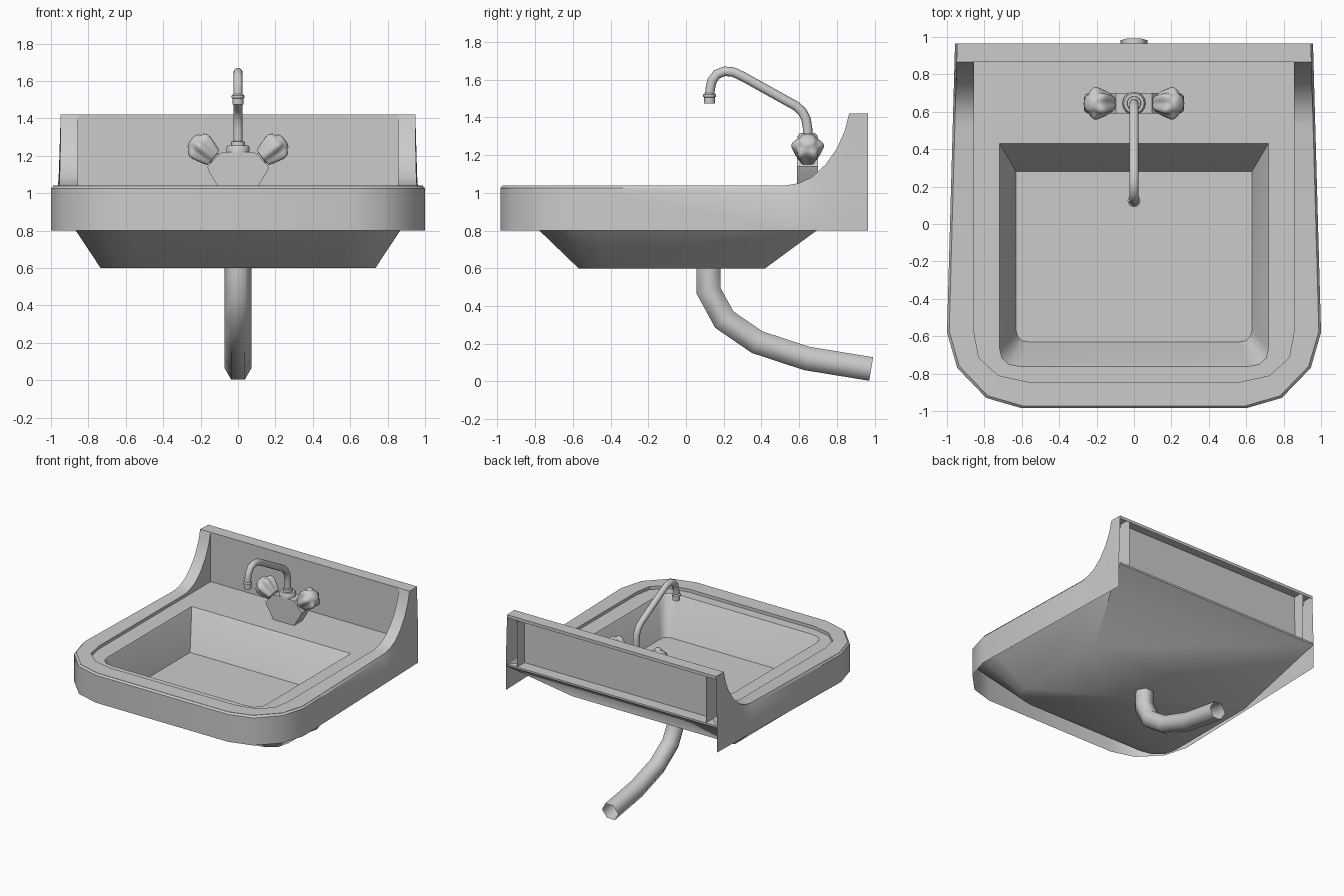
import bpy, bmesh, math
from mathutils import Vector

if "Cube" in bpy.data.objects:
    bpy.data.objects.remove(bpy.data.objects["Cube"])


def loft(name, rings, closed=True, caps=(False, False), angle=35):
    """Skin a list of equally long point rings into a mesh object."""
    bm = bmesh.new()
    vs = [[bm.verts.new(p) for p in r] for r in rings]
    n = len(rings[0])
    for a, b in zip(vs, vs[1:]):
        for i in range(n if closed else n - 1):
            j = (i + 1) % n
            bm.faces.new((a[i], a[j], b[j], b[i]))
    if caps[0]:
        bm.faces.new(vs[0][::-1])
    if caps[1]:
        bm.faces.new(vs[-1])
    bmesh.ops.remove_doubles(bm, verts=bm.verts, dist=1e-4)
    bmesh.ops.recalc_face_normals(bm, faces=bm.faces)
    me = bpy.data.meshes.new(name)
    bm.to_mesh(me)
    bm.free()
    ob = bpy.data.objects.new(name, me)
    bpy.context.collection.objects.link(ob)
    bpy.ops.object.select_all(action='DESELECT')
    ob.select_set(True)
    bpy.context.view_layer.objects.active = ob
    bpy.ops.object.shade_smooth_by_angle(angle=math.radians(angle))
    return ob


def mirrored(half):
    """Right half outline (back to front) -> full outline ending back left."""
    return half + [(-p[0],) + tuple(p[1:]) for p in reversed(half)]


def flat(half, z):
    return [(x, y, z) for x, y in mirrored(half)]


def tube(name, path, r, sides, caps=(False, False), angle=65):
    """Round tube along a path of (y, z) points in the x = 0 plane."""
    pts = [Vector((0, y, z)) for y, z in path]
    rings = []
    for i, p in enumerate(pts):
        d0 = (p - pts[i - 1]).normalized() if i else None
        d1 = (pts[i + 1] - p).normalized() if i < len(pts) - 1 else None
        t = ((d0 or d1) + (d1 or d0)).normalized()
        u = Vector((1, 0, 0))
        v = t.cross(u)
        k = 1 / max(0.6, t.dot(d1 or d0))
        rings.append([p + r * (math.cos(a) * u + k * math.sin(a) * v)
                      for a in (2 * math.pi * s / sides for s in range(sides))])
    return loft(name, rings, True, caps, angle)


def lathe(name, base, axis, profile, sides=16, lobes=0, amp=0.0, angle=40):
    """Turned part: profile of (radius, height) about an axis, optionally lobed."""
    base, w = Vector(base), Vector(axis).normalized()
    u = Vector((0, 1, 0))
    v = w.cross(u)
    rings = []
    for r, h, *m in profile:
        ring = []
        for s in range(sides):
            a = 2 * math.pi * s / sides
            q = r * (1 + (m[0] if m else 0) * amp * math.cos(lobes * a))
            ring.append(base + w * h + q * (math.cos(a) * u + math.sin(a) * v))
        rings.append(ring)
    return loft(name, rings, True, (True, True), angle)


# Rim with hanging apron, sweeping up into the wings at the back
TOP, DECK = 1.04, 1.015
wing = [(0.965, 1.42), (0.865, 1.42), (0.842, 1.33), (0.80, 1.235),
        (0.74, 1.15), (0.67, 1.085), (0.60, 1.052), (0.53, TOP)]
outer = [(0.957 + 0.043 * (0.965 - y) / 1.545, y, z) for y, z in wing]
outer += [(1.0, -0.58, TOP), (0.945, -0.77, TOP), (0.79, -0.93, TOP), (0.6, -0.985, TOP)]
inner = [(0.855, y, z) for y, z in wing]
inner += [(0.855, -0.58, TOP), (0.83, -0.715, TOP), (0.725, -0.81, TOP), (0.565, -0.845, TOP)]
O, I = mirrored(outer), mirrored(inner)
S = 0.988
loft("rim_and_apron", [
    [(x, y, 0.80) for x, y, z in O],
    [(x, y, 1.025) for x, y, z in O],
    [(x * S, y if y > 0.5 else y * S, max(TOP - 0.002, z - 0.004)) for x, y, z in O],
    [(x * S, y if y > 0.5 else y * S, z) for x, y, z in O],
    I,
    [(x, y, DECK) for x, y, z in I]], closed=False)

# Deck and bowl interior
deck = [(0.855, 0.868), (0.855, -0.58), (0.83, -0.715), (0.725, -0.81), (0.565, -0.845)]
mouth = [(0.72, 0.43), (0.72, -0.66), (0.708, -0.715), (0.67, -0.75), (0.61, -0.762)]
lip = [(0.71, 0.415), (0.71, -0.655), (0.699, -0.705), (0.664, -0.738), (0.605, -0.75)]
floor = [(0.63, 0.28), (0.63, -0.57), (0.622, -0.602), (0.60, -0.624), (0.56, -0.63)]
loft("bowl", [flat(deck, DECK), flat(mouth, DECK), flat(lip, DECK - 0.02),
              flat(floor, 0.72)], caps=(False, True))

# Underside tapering from the rim down to a flat base
edge = [(0.957, 0.965), (1.0, -0.58), (0.945, -0.77), (0.79, -0.93), (0.6, -0.985)]
base = [(0.735, 0.42), (0.735, -0.40), (0.71, -0.49), (0.64, -0.55), (0.54, -0.57)]
loft("underside", [flat(edge, 1.0), flat(base, 0.60)], caps=(False, True), angle=60)

# Backsplash: ledge behind, front panel, top strip and small rear lip
loft("backsplash", [[(-x, y, z), (x, y, z)] for x, y, z in (
    (0.95, 0.965, 1.0), (0.95, 0.965, DECK), (0.855, 0.868, DECK), (0.855, 0.866, 1.42),
    (0.946, 0.965, 1.42), (0.946, 0.965, 1.395))], closed=False)

# Waste pipe
tube("waste_pipe", [(0.12, 0.62), (0.12, 0.48), (0.203, 0.328), (0.378, 0.208),
                    (0.64, 0.122), (0.982, 0.066)], 0.073, 6)

# Tap body
FY = 0.645
half = [(0.06, 1.22), (0.095, 1.215), (0.165, 1.14), (0.155, 1.115), (0.095, DECK)]
loft("tap_body", [[(x, y, z) for x, z in mirrored(half)] for y in (FY - 0.055, FY + 0.055)],
     caps=(True, True))
lathe("tap_collar", (0, FY, 1.21), (0, 0, 1),
      [(0.062, 0), (0.062, 0.035), (0.054, 0.045), (0.038, 0.046), (0.036, 0.065), (0.026, 0.068)])

# Spout and its nozzle
tube("spout", [(FY, 1.25), (0.645, 1.34), (0.637, 1.39), (0.617, 1.43), (0.585, 1.46),
               (0.30, 1.618), (0.25, 1.641), (0.205, 1.645), (0.165, 1.63),
               (0.138, 1.595), (0.128, 1.55), (0.125, 1.50)], 0.025, 12)
lathe("nozzle", (0, 0.125, 1.475), (0, 0, 1),
      [(0.022, 0.01), (0.022, 0), (0.029, 0), (0.029, 0.032), (0.034, 0.034),
       (0.034, 0.046), (0.025, 0.054)])

# Lobed handles, one each side
knob = [(0.034, -0.03), (0.034, 0.02), (0.052, 0.022, 0.4), (0.062, 0.05, 0.7),
        (0.076, 0.105, 1), (0.076, 0.125, 1), (0.066, 0.145, 0.9), (0.05, 0.152, 0.2),
        (0.046, 0.162), (0.033, 0.172), (0.012, 0.176)]
for side, label in ((1, "right"), (-1, "left")):
    lathe("handle_" + label, (side * 0.115, FY, 1.175), (side * 0.77, 0, 0.64),
          knob, sides=36, lobes=6, amp=0.14, angle=50)
